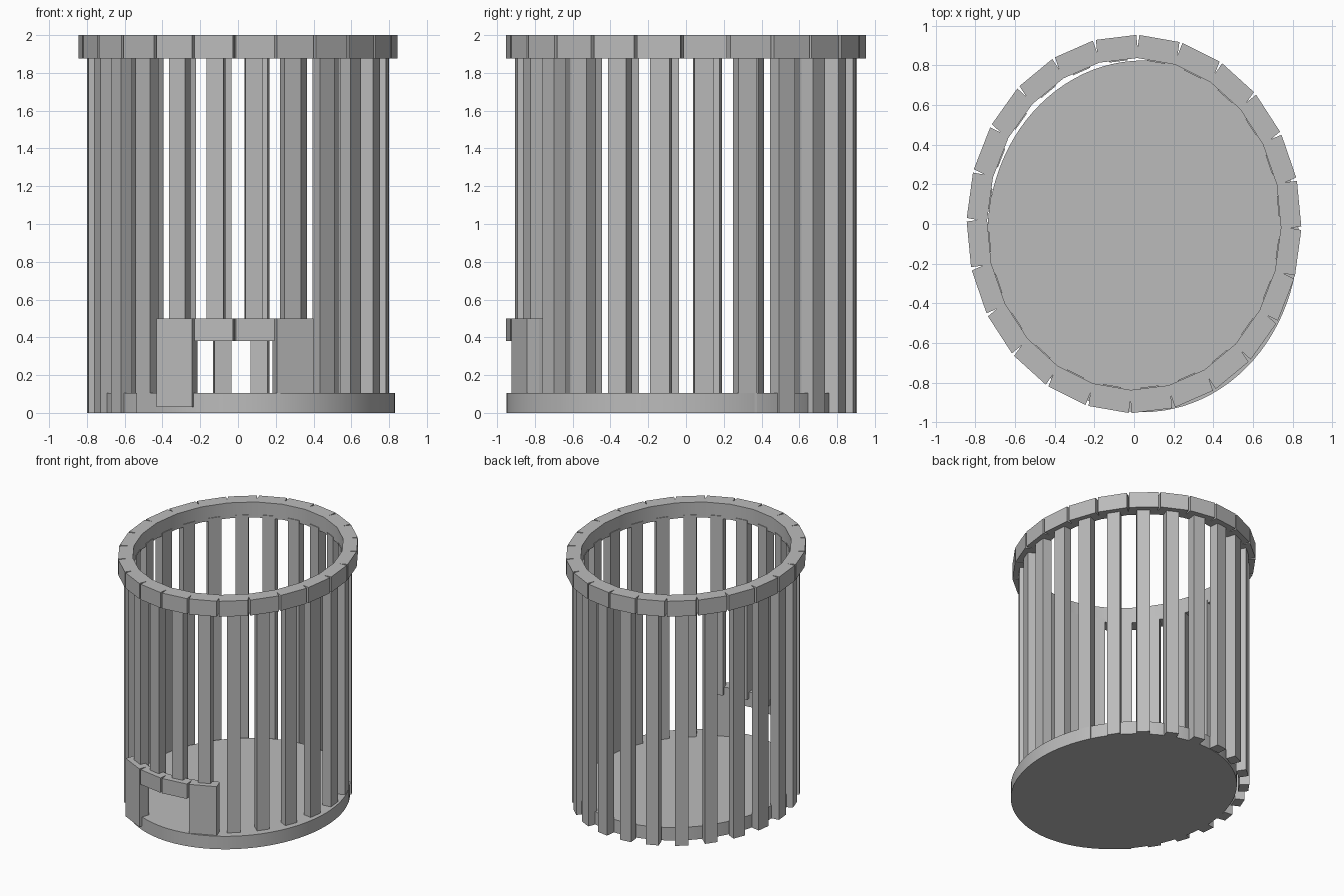
import bpy, bmesh, math
from mathutils import Matrix

if "Cube" in bpy.data.objects:
    bpy.data.objects.remove(bpy.data.objects["Cube"], do_unlink=True)

COUNT = 24                      # slots around the cage
STEP = math.tau / COUNT
TURN = math.radians(-1.3)       # slight twist of the whole cage
STRETCH = 1.13                  # oval plan: y is longer than x
OUTER, HALF = 0.838, 0.1025     # block face distance and half width
NOTCH = HALF / math.tan(STEP / 2)

grey = bpy.data.materials.new("mid_grey")
grey.use_nodes = True
grey.diffuse_color = (0.5, 0.5, 0.5, 1)
grey.node_tree.nodes["Principled BSDF"].inputs["Base Color"].default_value = (0.5, 0.5, 0.5, 1)


def finish(name, bm, smooth=True):
    """Stretch to the oval plan, clean up and make an object."""
    bmesh.ops.remove_doubles(bm, verts=bm.verts, dist=0.0005)
    bmesh.ops.scale(bm, vec=(1, STRETCH, 1), verts=bm.verts)
    bmesh.ops.recalc_face_normals(bm, faces=bm.faces)
    mesh = bpy.data.meshes.new(name)
    bm.to_mesh(mesh)
    bm.free()
    mesh.materials.append(grey)
    obj = bpy.data.objects.new(name, mesh)
    bpy.context.collection.objects.link(obj)
    if smooth:
        bpy.ops.object.select_all(action="DESELECT")
        obj.select_set(True)
        bpy.context.view_layer.objects.active = obj
        bpy.ops.object.shade_smooth_by_angle(angle=math.radians(20))
    return obj


def slot_angle(i):
    """Direction of a slot centre; slot 0 is just right of the front middle."""
    return -math.pi / 2 + (i + 0.5) * STEP + TURN


def add_block(bm, slot, inner, z0, z1, ends=()):
    """One notched block; radial walls are closed only on the listed ends."""
    slope = math.tan(STEP / 2)
    profile = [(inner, -inner * slope), (NOTCH, -HALF), (OUTER, -HALF),
               (OUTER, HALF), (NOTCH, HALF), (inner, inner * slope)]
    turn = Matrix.Rotation(slot_angle(slot), 3, "Z")
    low, high = ([bm.verts.new(turn @ Matrix.Translation((x, y, z)).translation)
                  for x, y in profile] for z in (z0, z1))
    bm.faces.new(low)
    bm.faces.new(high)
    for k in range(len(profile)):
        if (k == 0 and -1 not in ends) or (k == 4 and 1 not in ends):
            continue
        n = (k + 1) % len(profile)
        bm.faces.new((low[k], low[n], high[n], high[k]))


# Oval floor, set slightly towards the front
bm = bmesh.new()
bmesh.ops.create_cone(bm, cap_ends=True, segments=96, radius1=0.785, radius2=0.785,
                      depth=0.105, matrix=Matrix.Translation((0.045, -0.055, 0.0525)))
finish("floor", bm)

# Notched top rim
bm = bmesh.new()
for i in range(COUNT):
    add_block(bm, i, 0.735, 1.875, 2.0)
finish("top_rim", bm)

# Doorway: two posts with a two-block lintel
for name, slot, z0 in (("door_post_right", -2, 0.03), ("door_lintel_right", -1, 0.38),
                       ("door_lintel_left", 0, 0.38), ("door_post_left", 1, 0.03)):
    bm = bmesh.new()
    add_block(bm, slot, 0.76, z0, 0.5, ends=(-1, 1))
    finish(name, bm, smooth=False)

# Upright bars, cut short above the doorway
for i in range(-2, COUNT - 2):
    bottom = 0.45 if i < 2 else 0.0
    height = 1.9 - bottom
    bm = bmesh.new()
    place = (Matrix.Rotation(slot_angle(i), 4, "Z")
             @ Matrix.Translation((0.765, 0, bottom + height / 2))
             @ Matrix.Diagonal((0.07, 0.092, height, 1)))
    bmesh.ops.create_cube(bm, size=1, matrix=place)
    finish(f"bar_{i + 3}", bm, smooth=False)
